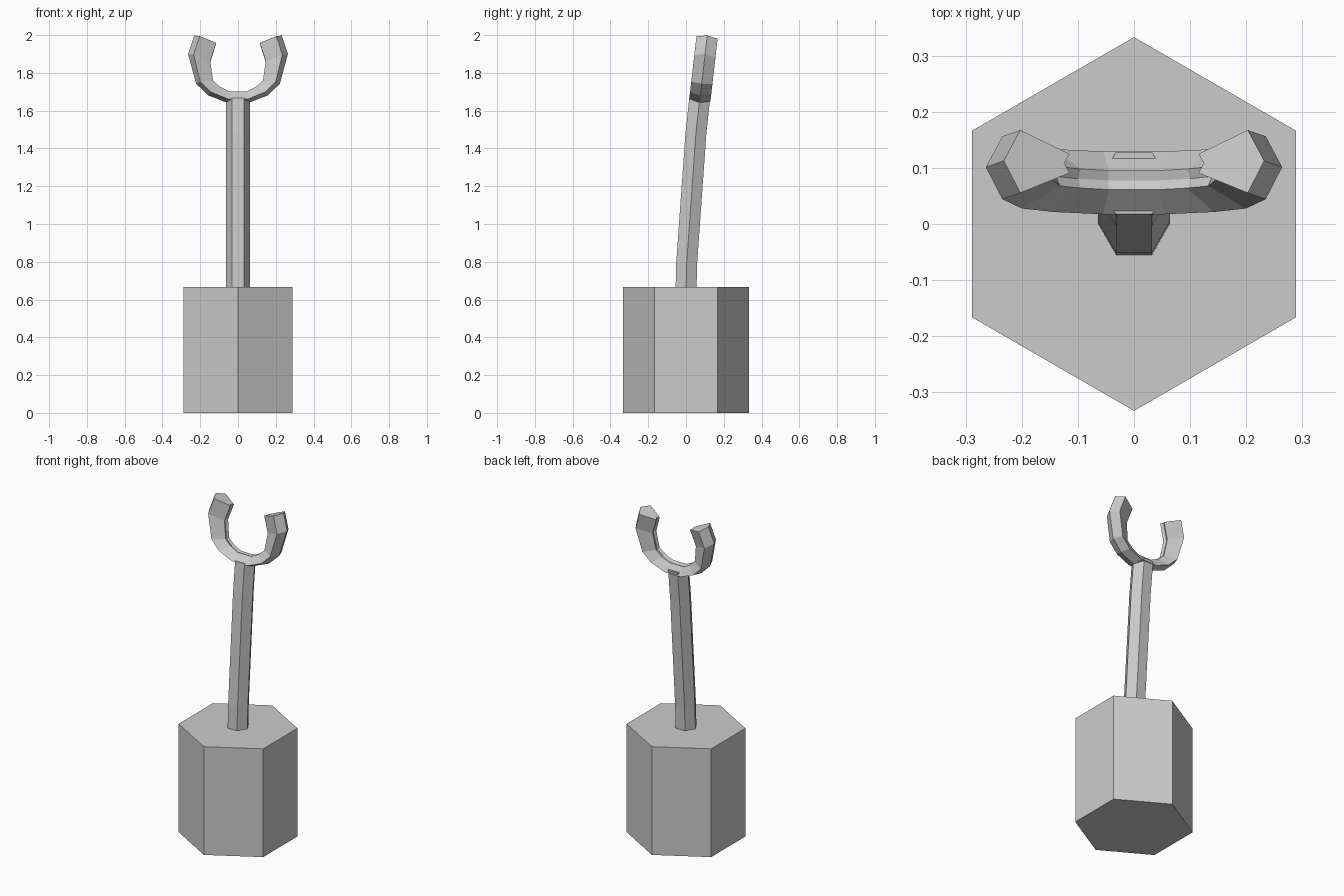
import bpy, bmesh
from math import cos, sin, pi

if "Cube" in bpy.data.objects:
    bpy.data.objects.remove(bpy.data.objects["Cube"])


def loft(name, rings):
    """Skin a list of equal-sized vertex rings and cap both ends."""
    bm = bmesh.new()
    vs = [[bm.verts.new(p) for p in r] for r in rings]
    n = len(rings[0])
    for a, b in zip(vs, vs[1:]):
        for i in range(n):
            j = (i + 1) % n
            bm.faces.new((a[i], a[j], b[j], b[i]))
    bm.faces.new(vs[0][::-1])
    bm.faces.new(vs[-1])
    bmesh.ops.recalc_face_normals(bm, faces=bm.faces)
    me = bpy.data.meshes.new(name)
    bm.to_mesh(me)
    bm.free()
    ob = bpy.data.objects.new(name, me)
    bpy.context.collection.objects.link(ob)
    return ob


def hexagon(r, y, z, turn=0.0):
    return [(r * cos(turn + i * pi / 3), y + r * sin(turn + i * pi / 3), z)
            for i in range(6)]


# Hexagonal base block, corners pointing front and back
loft("base_block", [hexagon(0.333, 0, z, pi / 6) for z in (0, 0.667)])

# Slim hexagonal shaft, bending gently backwards
shaft_path = [(0.0, 0.65), (0.004, 0.80), (0.0525, 1.48), (0.073, 1.668)]
loft("shaft", [hexagon(0.064, y, z) for y, z in shaft_path])

# Open fork: outer ridge and inner edge (x, z) of each ring, tip to bottom
half = [((-0.232, 1.998), (-0.115, 1.957)),
        ((-0.264, 1.900), (-0.147, 1.860)),
        ((-0.222, 1.743), (-0.132, 1.757)),
        ((-0.158, 1.681), (-0.095, 1.724)),
        ((-0.058, 1.642), (-0.045, 1.700))]
mirrored = [((-p[0], p[1]), (-q[0], q[1])) for p, q in reversed(half)]

# Cross-section: (fraction from outer to inner, depth), with a grooved inside
section = [(0, 0), (0.25, 0.056), (1, 0.017), (0.92, 0), (1, -0.017), (0.25, -0.056)]
LEAN = 0.115


def fork_ring(p, q):
    ring = []
    for t, d in section:
        x = p[0] + t * (q[0] - p[0])
        z = p[1] + t * (q[1] - p[1])
        ring.append((x, 0.072 + (z - 1.645) * LEAN + d, z - d * LEAN))
    return ring


loft("fork", [fork_ring(p, q) for p, q in half + mirrored])
